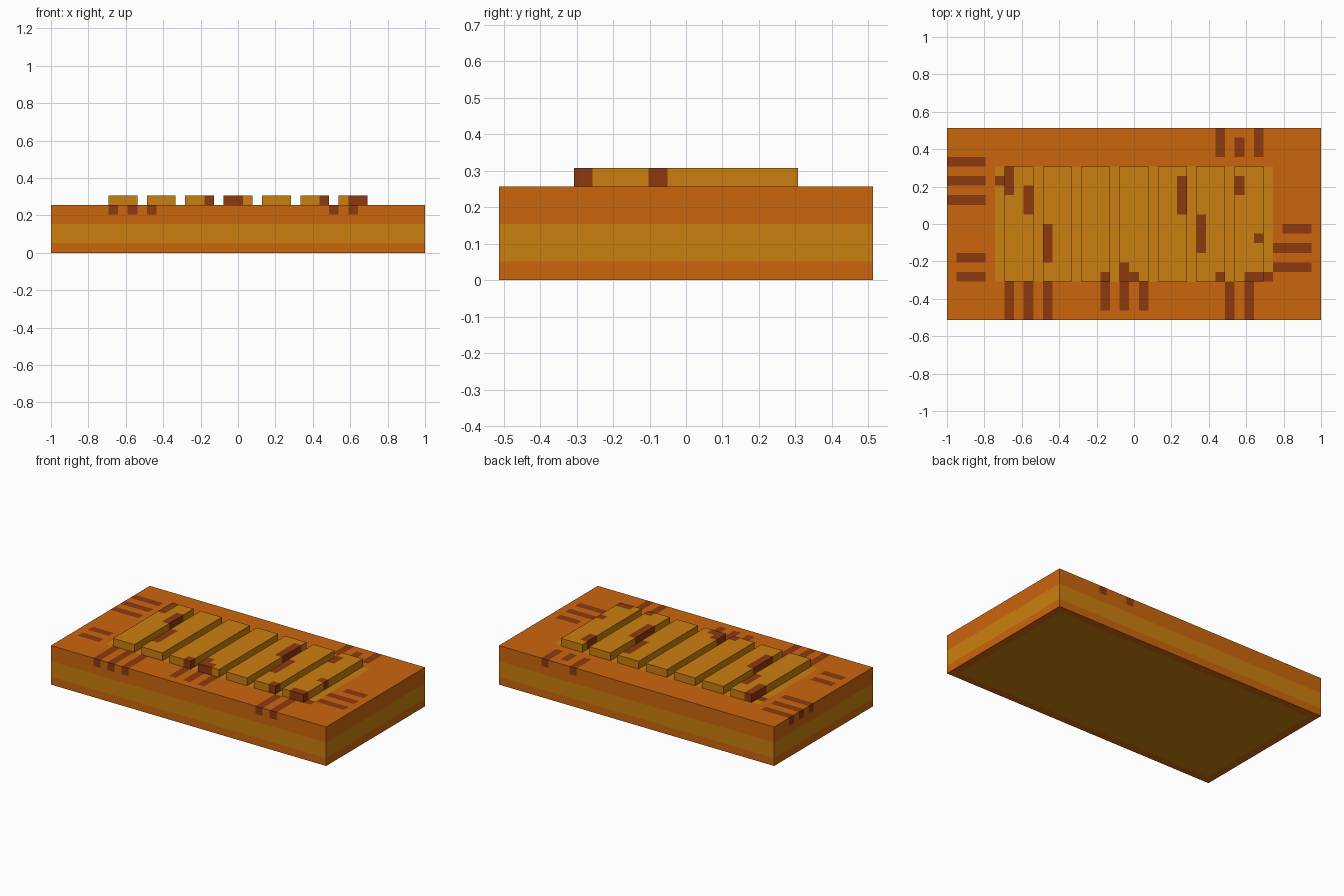
import bpy, bmesh
from mathutils import Vector

if "Cube" in bpy.data.objects:
    bpy.data.objects.remove(bpy.data.objects["Cube"])

U = 2 / 39                      # one grid cell; the base is 39 x 20 x 5 cells
NX, NY, NZ = 39, 20, 5


def material(name, rgb):
    m = bpy.data.materials.new(name)
    m.diffuse_color = (*rgb, 1)
    m.use_nodes = True
    m.node_tree.nodes["Principled BSDF"].inputs["Base Color"].default_value = m.diffuse_color
    return m


MATS = [material("orange", (0.60, 0.132, 0.004)),
        material("amber", (0.60, 0.214, 0.0045)),
        material("dark_brown", (0.27, 0.041, 0.0045))]
ORANGE, AMBER, BROWN = range(3)

# Dark dashes as cell rectangles (x0, y0, x1, y1)
MARKS = [(0, y, 4, y + 1) for y in (12, 14, 16)]             # left edge
MARKS += [(1, y, 4, y + 1) for y in (4, 6)]
MARKS += [(28, 17, 29, 20), (30, 17, 31, 19), (32, 17, 33, 20)]   # back edge
MARKS += [(35, 9, 38, 10), (34, 7, 38, 8), (34, 5, 38, 6)]   # right edge
MARKS += [(x, 0, x + 1, 4) for x in (6, 8, 10, 29)]          # front edge
MARKS += [(16, 1, 17, 5), (18, 1, 19, 6), (19, 4, 20, 5), (20, 1, 21, 4),
          (31, 0, 32, 5), (31, 4, 34, 5), (28, 4, 29, 5)]
MARKS += [(6, 13, 7, 16), (5, 14, 6, 15), (8, 11, 9, 14), (10, 6, 11, 10),
          (24, 11, 25, 15), (26, 7, 27, 11), (30, 13, 31, 15), (32, 8, 33, 9)]  # slats


def marked(p):
    return any(a < p.x < c and b < p.y < d for a, b, c, d in MARKS)


def cell_box(name, lo, hi, rule):
    """Box cut along the cell grid; each face is coloured by the cell behind it."""
    bm = bmesh.new()
    bmesh.ops.create_cube(bm, size=1)
    for v in bm.verts:
        v.co = Vector([lo[i] if v.co[i] < 0 else hi[i] for i in range(3)])
    for axis in range(3):
        for k in range(lo[axis] + 1, hi[axis]):
            co, no = Vector(), Vector()
            co[axis], no[axis] = k, 1
            bmesh.ops.bisect_plane(bm, geom=bm.verts[:] + bm.edges[:] + bm.faces[:],
                                   plane_co=co, plane_no=no)
    bm.normal_update()
    for f in bm.faces:
        f.material_index = rule(f.calc_center_median() - f.normal * 0.3, f.normal)
    for v in bm.verts:
        v.co = (v.co - Vector((NX / 2, NY / 2, 0))) * U
    me = bpy.data.meshes.new(name)
    bm.to_mesh(me)
    bm.free()
    for m in MATS:
        me.materials.append(m)
    ob = bpy.data.objects.new(name, me)
    bpy.context.collection.objects.link(ob)


def base_rule(p, n):
    if p.z > NZ - 1 and marked(p):
        return BROWN
    if n.z > 0.5:               # amber panel under the slats
        return AMBER if 5 < p.x < 34 and 4 < p.y < 16 else ORANGE
    if n.z < -0.5:              # amber underside with orange border
        return AMBER if 1 < p.x < NX - 1 and 1 < p.y < NY - 1 else ORANGE
    return AMBER if 1 < p.z < 3 else ORANGE   # stripe round the sides


def slat_rule(p, n):
    return BROWN if marked(p) else AMBER


# Base block
cell_box("base_block", (0, 0, 0), (NX, NY, NZ), base_rule)

# Seven raised slats
for i in range(7):
    x = 6 + 4 * i
    cell_box(f"slat_{i + 1}", (x, 4, NZ), (x + 3, 16, NZ + 1), slat_rule)
